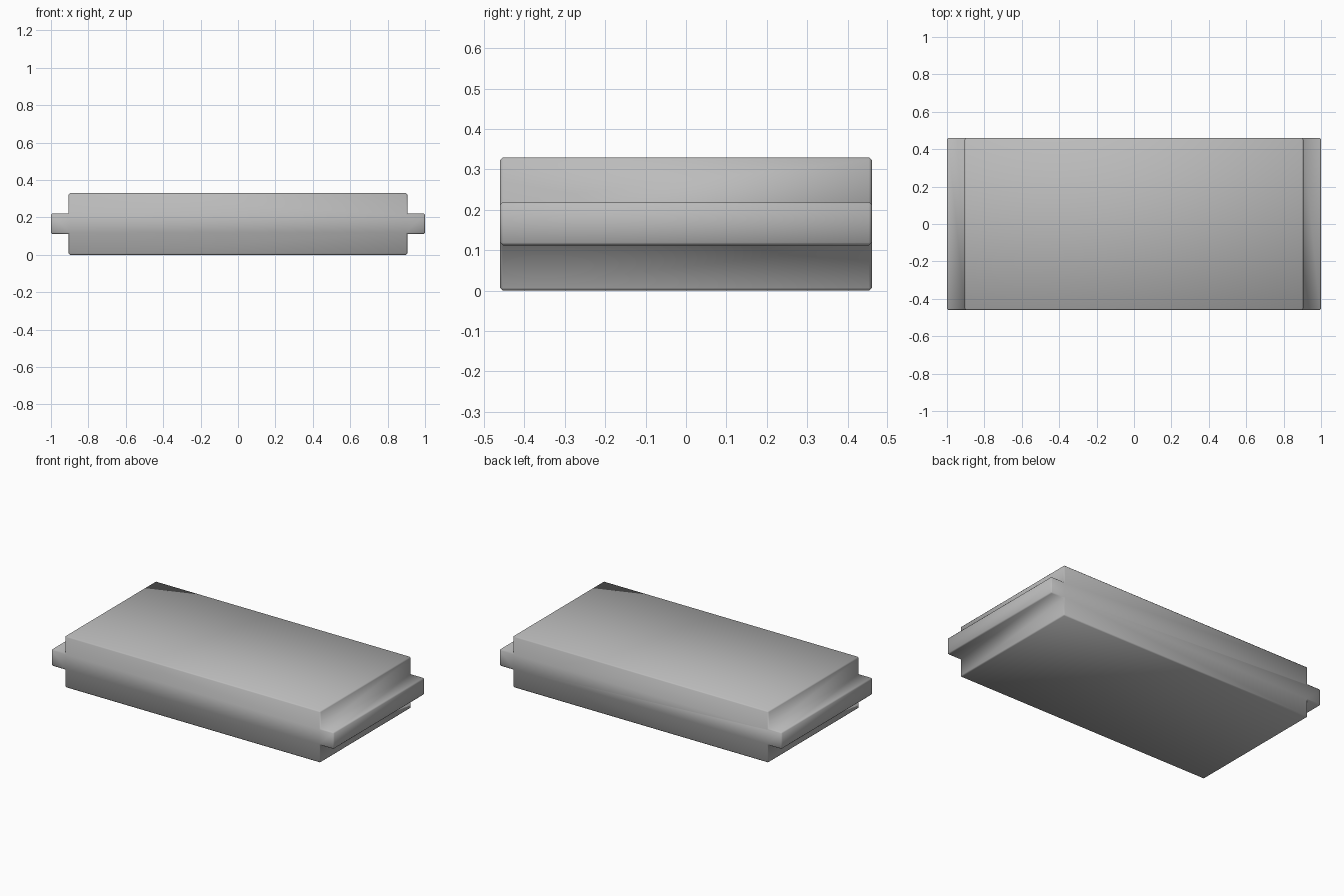
import bpy
import bmesh
import math

cube = bpy.data.objects.get("Cube")
if cube:
    bpy.data.objects.remove(cube, do_unlink=True)

# Overall sizes
BODY_X, TONGUE_X, HALF_Y = 0.905, 1.0, 0.46
HEIGHT, TONGUE_LOW, TONGUE_HIGH = 0.33, 0.112, 0.22
BEVEL = 0.007

# Plain grey material
grey = bpy.data.materials.new("plain_grey")
grey.use_nodes = True
color = (0.5, 0.5, 0.5, 1)
grey.diffuse_color = color
grey.node_tree.nodes["Principled BSDF"].inputs["Base Color"].default_value = color

# Half of the end profile, mirrored to make a slab with a tongue on each end
right_half = [(BODY_X, 0), (BODY_X, TONGUE_LOW), (TONGUE_X, TONGUE_LOW),
              (TONGUE_X, TONGUE_HIGH), (BODY_X, TONGUE_HIGH), (BODY_X, HEIGHT)]
profile = right_half + [(-x, z) for x, z in reversed(right_half)]

# Extrude the profile from front to back
bm = bmesh.new()
front = bm.faces.new([bm.verts.new((x, -HALF_Y, z)) for x, z in profile])
extruded = bmesh.ops.extrude_face_region(bm, geom=[front], use_keep_orig=True)
back_verts = [g for g in extruded["geom"] if isinstance(g, bmesh.types.BMVert)]
bmesh.ops.translate(bm, verts=back_verts, vec=(0, 2 * HALF_Y, 0))
bmesh.ops.recalc_face_normals(bm, faces=bm.faces)

# Soften the outer edges, leaving the inner shoulder corners crisp
bm.normal_update()
outer = [e for e in bm.edges if e.is_convex]
bmesh.ops.bevel(bm, geom=outer, offset=BEVEL, offset_type='OFFSET', segments=1,
                profile=0.5, affect='EDGES', clamp_overlap=True)

mesh = bpy.data.meshes.new("tongued_slab")
bm.to_mesh(mesh)
bm.free()
mesh.materials.append(grey)
slab = bpy.data.objects.new("tongued_slab", mesh)
bpy.context.collection.objects.link(slab)

# Smooth shading across the bevels
bpy.ops.object.select_all(action='DESELECT')
slab.select_set(True)
bpy.context.view_layer.objects.active = slab
bpy.ops.object.shade_smooth_by_angle(angle=math.radians(60))
